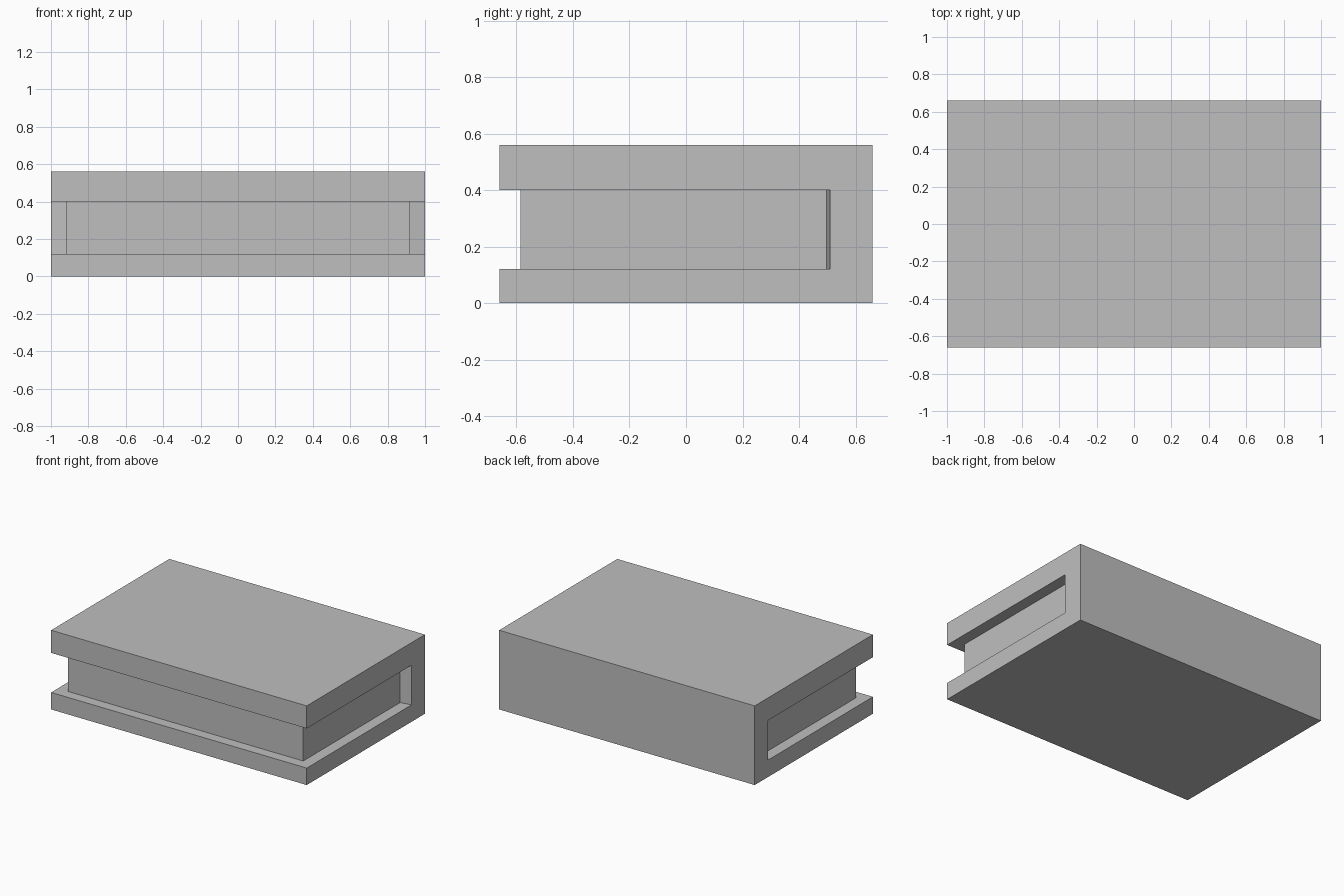
import bpy
import bmesh

cube = bpy.data.objects.get("Cube")
if cube:
    bpy.data.objects.remove(cube, do_unlink=True)

grey = bpy.data.materials.new("plain grey")
grey.use_nodes = True
colour = (0.52, 0.52, 0.52, 1)
grey.diffuse_color = colour
grey.node_tree.nodes["Principled BSDF"].inputs["Base Color"].default_value = colour

HALF_X, HALF_Y, HEIGHT = 1.0, 0.66, 0.56
FLOOR, CEILING = 0.12, 0.40
BLOCK_X, BLOCK_FRONT = 0.92, -0.585
WALL_INNER, WALL_OUTER = 0.497, 0.51


def loft(name, sections):
    """Skin matching closed loops into one solid with capped ends."""
    bm = bmesh.new()
    rings = [[bm.verts.new(p) for p in s] for s in sections]
    n = len(rings[0])
    for a, b in zip(rings, rings[1:]):
        for i in range(n):
            j = (i + 1) % n
            bm.faces.new((a[i], a[j], b[j], b[i]))
    bm.faces.new(rings[0])
    bm.faces.new(rings[-1])
    bmesh.ops.recalc_face_normals(bm, faces=bm.faces)
    mesh = bpy.data.meshes.new(name)
    bm.to_mesh(mesh)
    bm.free()
    mesh.materials.append(grey)
    obj = bpy.data.objects.new(name, mesh)
    bpy.context.collection.objects.link(obj)
    return obj


def cover_section(x, wall):
    """C-shaped section, open to the front."""
    profile = [(-HALF_Y, 0), (HALF_Y, 0), (HALF_Y, HEIGHT), (-HALF_Y, HEIGHT),
               (-HALF_Y, CEILING), (wall, CEILING), (wall, FLOOR), (-HALF_Y, FLOOR)]
    return [(x, y, z) for y, z in profile]


def block_section(x):
    return [(x, BLOCK_FRONT, FLOOR), (x, WALL_INNER, FLOOR),
            (x, WALL_INNER, CEILING), (x, BLOCK_FRONT, CEILING)]


# Cover: two boards joined by a spine whose inner wall flares at both ends
loft("cover", [cover_section(-HALF_X, WALL_OUTER), cover_section(-BLOCK_X, WALL_INNER),
               cover_section(BLOCK_X, WALL_INNER), cover_section(HALF_X, WALL_OUTER)])

# Inner block, set back from the cover on three sides
loft("page_block", [block_section(-BLOCK_X), block_section(BLOCK_X)])
